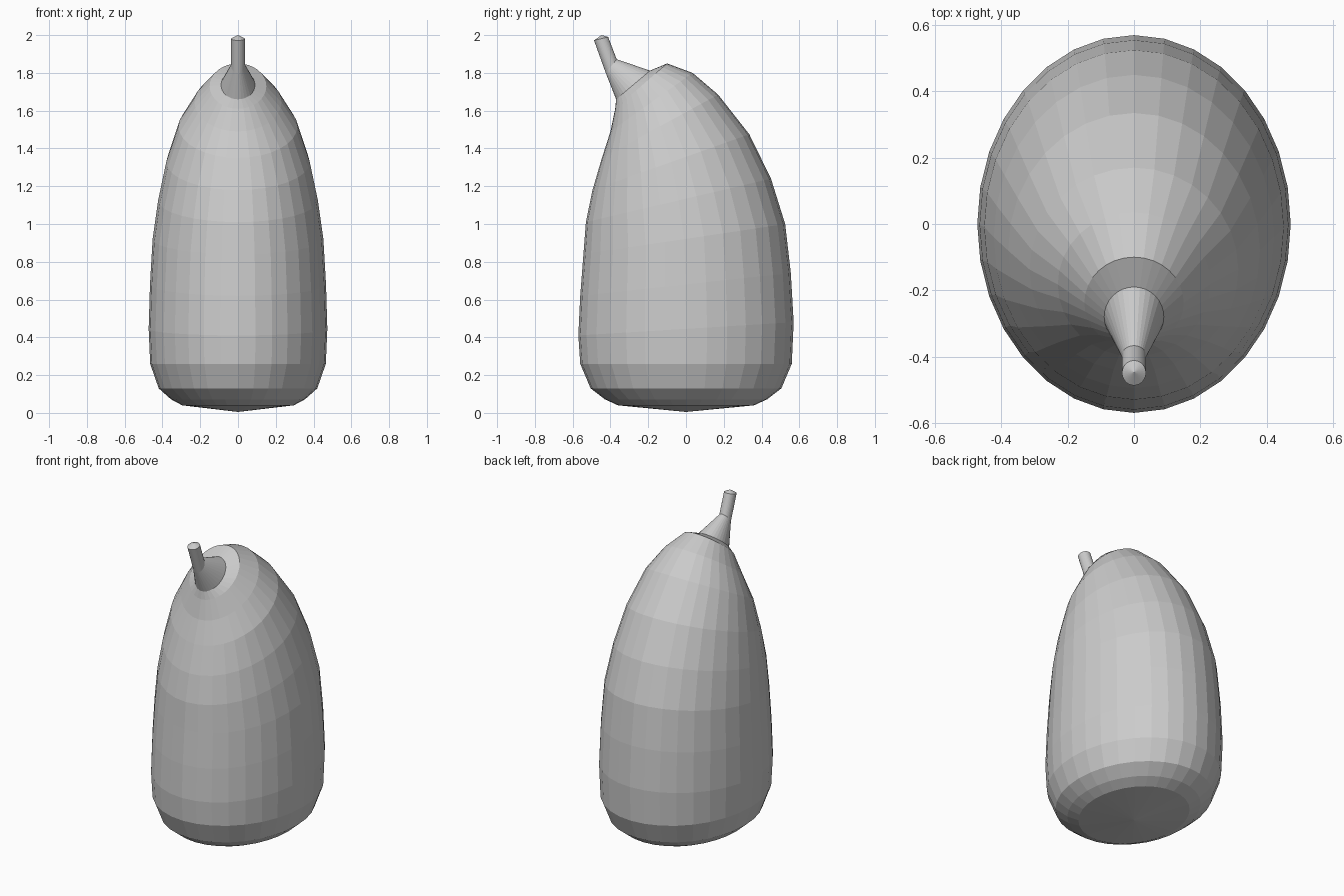
import bpy, bmesh
from math import sin, cos, pi

if "Cube" in bpy.data.objects:
    bpy.data.objects.remove(bpy.data.objects["Cube"])

SIDES = 32


def loft(name, rings, start=None, end=None):
    """Skin tilted elliptical rings given as (front y, front z, back y, back z, half width)."""
    bm = bmesh.new()
    loops = []
    for fy, fz, by, bz, hw in rings:
        loop = []
        for i in range(SIDES):
            a = 2 * pi * i / SIDES
            t = (1 - cos(a)) / 2
            loop.append(bm.verts.new((hw * sin(a), fy + (by - fy) * t, fz + (bz - fz) * t)))
        loops.append(loop)
    for lo, hi in zip(loops, loops[1:]):
        for i in range(SIDES):
            j = (i + 1) % SIDES
            bm.faces.new((lo[i], lo[j], hi[j], hi[i]))
    # Pointed end caps
    for point, loop in ((start, loops[0]), (end, loops[-1])):
        if point:
            pole = bm.verts.new(point)
            for i in range(SIDES):
                bm.faces.new((loop[i], loop[(i + 1) % SIDES], pole))
    bmesh.ops.recalc_face_normals(bm, faces=bm.faces)
    mesh = bpy.data.meshes.new(name)
    bm.to_mesh(mesh)
    bm.free()
    obj = bpy.data.objects.new(name, mesh)
    bpy.context.collection.objects.link(obj)
    return obj


# Body: level rings at the base, tilting forward towards the neck
neck = (-0.37, 1.66, -0.19, 1.812, 0.09)
body = [
    (-0.36, 0.04, 0.36, 0.04, 0.295),
    (-0.43, 0.072, 0.43, 0.072, 0.355),
    (-0.505, 0.13, 0.505, 0.13, 0.42),
    (-0.56, 0.26, 0.56, 0.26, 0.465),
    (-0.57, 0.41, 0.57, 0.48, 0.473),
    (-0.56, 0.62, 0.555, 0.74, 0.466),
    (-0.543, 0.84, 0.525, 1.00, 0.452),
    (-0.53, 1.01, 0.45, 1.24, 0.423),
    (-0.495, 1.18, 0.335, 1.475, 0.38),
    (-0.445, 1.35, 0.17, 1.685, 0.315),
    (-0.40, 1.49, 0.035, 1.80, 0.23),
    (-0.375, 1.61, -0.10, 1.85, 0.15),
    neck,
]
loft("body", body, start=(0, 0, 0.005))

# Stem: cone flaring off the neck, then a thin tilted peg
stem = [
    neck,
    (-0.425, 1.80, -0.367, 1.872, 0.036),
    (-0.487, 1.972, -0.412, 1.99, 0.036),
]
loft("stem", stem, end=(0, -0.447, 2.0))
